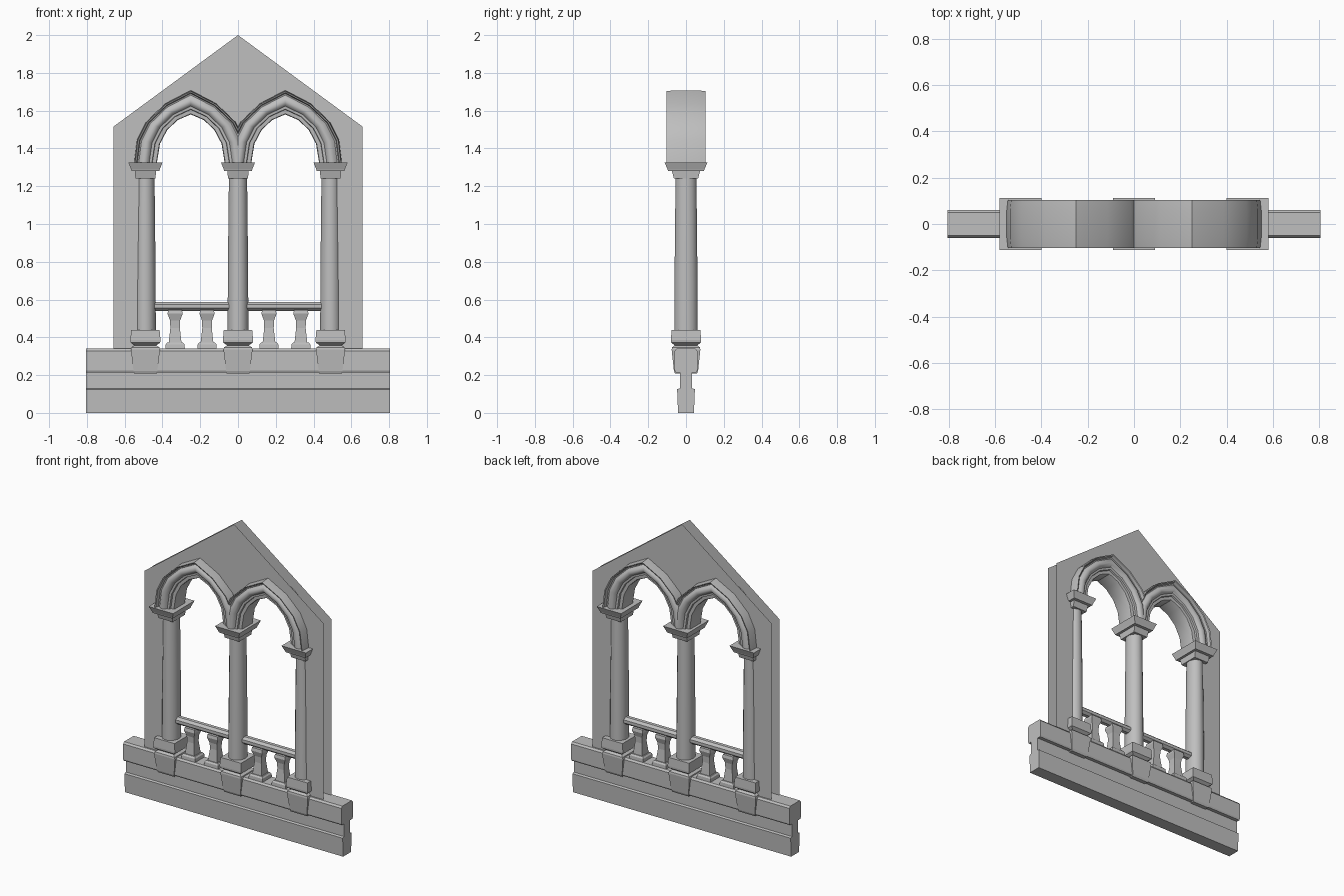
import bpy, bmesh, math
from mathutils import Vector

cube = bpy.data.objects.get("Cube")
if cube:
    bpy.data.objects.remove(cube, do_unlink=True)

# One stone colour for everything
stone = bpy.data.materials.new("grey_stone")
stone.use_nodes = True
GREY = (0.52, 0.52, 0.52, 1)
stone.diffuse_color = GREY
bsdf = stone.node_tree.nodes["Principled BSDF"]
bsdf.inputs["Base Color"].default_value = GREY
bsdf.inputs["Roughness"].default_value = 0.8


def finish(bm, name, smooth=None, recalc=True):
    if recalc:
        bmesh.ops.recalc_face_normals(bm, faces=bm.faces[:])
    mesh = bpy.data.meshes.new(name)
    bm.to_mesh(mesh)
    bm.free()
    mesh.materials.append(stone)
    obj = bpy.data.objects.new(name, mesh)
    bpy.context.collection.objects.link(obj)
    if smooth:
        bpy.ops.object.select_all(action='DESELECT')
        obj.select_set(True)
        bpy.context.view_layer.objects.active = obj
        bpy.ops.object.shade_smooth_by_angle(angle=math.radians(smooth))
    return obj


def skin(bm, rings, caps=True):
    """Join a list of closed rings of points into one surface."""
    loops = [[bm.verts.new(p) for p in ring] for ring in rings]
    n = len(loops[0])
    for a, b in zip(loops, loops[1:]):
        for i in range(n):
            j = (i + 1) % n
            bm.faces.new((a[i], a[j], b[j], b[i]))
    if caps:
        bm.faces.new(loops[0][::-1])
        bm.faces.new(loops[-1])


def square_stack(name, x, levels):
    """Four-sided turned shape from (z, half width, half depth) levels."""
    bm = bmesh.new()
    skin(bm, [[(x + sx * w, sy * d, z) for sx, sy in ((-1, -1), (1, -1), (1, 1), (-1, 1))]
              for z, w, d in levels])
    return finish(bm, name)


def round_stack(name, x, levels, sides=16):
    bm = bmesh.new()
    turn = [math.tau * (i + 0.5) / sides for i in range(sides)]
    skin(bm, [[(x + w * math.cos(t), d * math.sin(t), z) for t in turn] for z, w, d in levels])
    return finish(bm, name, 40)


def extrude_x(name, outline, x0, x1, smooth=None):
    bm = bmesh.new()
    skin(bm, [[(x, y, z) for y, z in outline] for x in (x0, x1)])
    return finish(bm, name, smooth)


# Moulded sill beam
half = [(.042, 0), (.047, .125), (.032, .13), (.032, .215), (.055, .215),
        (.06, .225), (.06, .328), (.05, .34)]
extrude_x("sill_beam", half + [(-y, z) for y, z in half[::-1]], -.805, .805)

# Columns with corbel, base and capital
SPRING = 1.32
for side, x in (("right", -.49), ("middle", 0), ("left", .49)):
    square_stack(side + "_corbel", x, [(.208, .06, .058), (.222, .063, .064), (.335, .077, .076),
                                       (.347, .074, .074), (.36, .053, .056)])
    square_stack(side + "_column_base", x, [(.355, .053, .056), (.372, .078, .079),
                                            (.385, .08, .08), (.44, .075, .076)])
    round_stack(side + "_column_shaft", x, [(.43, .056, .063), (.7, .055, .062),
                                            (1.0, .052, .059), (1.25, .049, .056)])
    square_stack(side + "_capital_neck", x, [(1.24, .053, .064), (1.29, .057, .077)])
    square_stack(side + "_capital_slab", x, [(1.28, .073, .095), (1.29, .076, .098),
                                             (1.325, .09, .113)])

# Balusters and handrail
for i, x in enumerate((-.333, -.164, .164, .333)):
    square_stack(f"baluster_foot_{i + 1}", x, [(.335, .052, .05), (.362, .05, .048), (.372, .042, .04)])
    square_stack(f"baluster_{i + 1}", x, [(.37, .034, .034), (.45, .025, .025), (.49, .027, .027),
                                          (.525, .04, .038), (.545, .036, .034)])
rail = [(.03 * math.cos(math.tau * (i + .5) / 8), .564 + .026 * math.sin(math.tau * (i + .5) / 8))
        for i in range(8)]
for side, s in (("right", -1), ("left", 1)):
    extrude_x(side + "_handrail", rail, s * .02, s * .45)

# Pointed arch: matching stations (distance from arch axis, z) on its inner and outer edge
AXIS = -.25
inner = [(.18, SPRING), (.163, 1.425), (.125, 1.497), (.07, 1.55), (0, 1.58)]
outer = [(.3, SPRING), (.285, 1.445), (.237, 1.54), (.136, 1.637), (0, 1.708)]


def arch_line(t):
    pts = [(a + (c - a) * t, b + (d - b) * t) for (a, b), (c, d) in zip(inner, outer)]
    return [(AXIS - u, z) for u, z in pts] + [(AXIS + u, z) for u, z in pts[-2::-1]]


# Moulding section: (fraction from inner to outer edge, depth)
section = [(0, .05), (.03, .058), (.2, .06), (.22, .072), (.34, .074), (.42, .088), (.55, .094),
           (.68, .09), (.8, .076), (.86, .078), (.9, .1), (.96, .103), (1, .06)]
section += [(t, -d) for t, d in section[::-1]]
for side, s in (("right", 1), ("left", -1)):
    bm = bmesh.new()
    lines = [[Vector((x, d, z)) for x, z in arch_line(t)] for t, d in section]
    skin(bm, list(zip(*lines)), caps=False)
    bmesh.ops.recalc_face_normals(bm, faces=bm.faces[:])
    # Trim where the two arches meet
    bmesh.ops.bisect_plane(bm, geom=bm.verts[:] + bm.edges[:] + bm.faces[:], dist=1e-5,
                           plane_co=(0, 0, 0), plane_no=(1, 0, 0), clear_outer=True)
    for v in bm.verts:
        v.co.x *= s
    finish(bm, side + "_arch", 40)

# Gabled wall skins, front and back, cut out around the arches
half_wall = [(0, .335), (0, 2), (-.66, 1.515), (-.66, .335), (-.49, .335)]
half_wall += arch_line(.5) + [(-.01, .335)]
for name, y in (("front_wall_skin", -.04), ("back_wall_skin", .04)):
    bm = bmesh.new()
    for s in (1, -1):
        face = bm.faces.new([bm.verts.new((s * x, y, z)) for x, z in half_wall])
        face.normal_update()
        if face.normal.y * y < 0:
            face.normal_flip()
    bmesh.ops.triangulate(bm, faces=bm.faces[:])
    bmesh.ops.remove_doubles(bm, verts=bm.verts[:], dist=1e-5)
    finish(bm, name, recalc=False)
